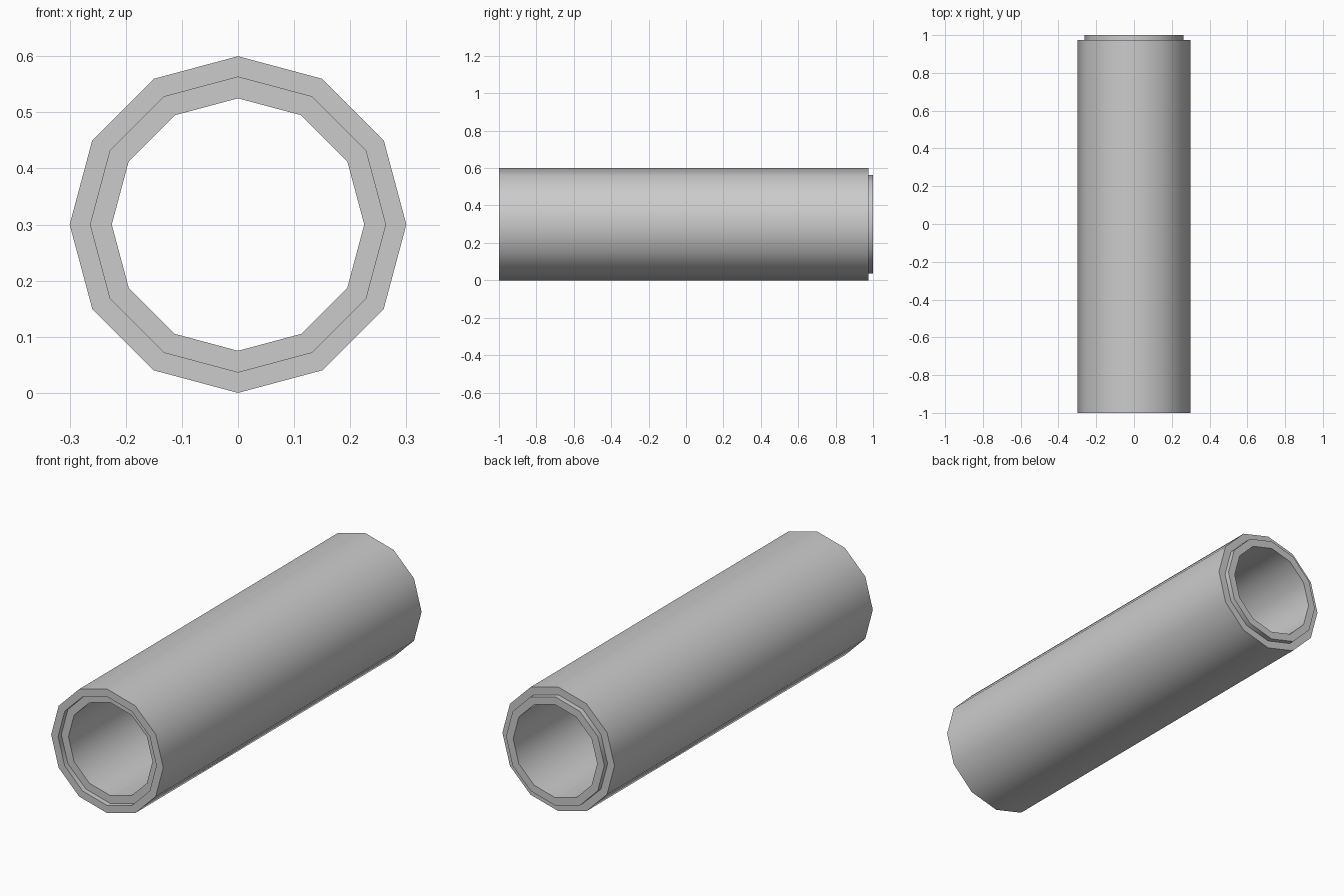
import bpy, bmesh
from math import sin, cos, pi, radians

if "Cube" in bpy.data.objects:
    bpy.data.objects.remove(bpy.data.objects["Cube"])

SIDES = 12
CENTRE_Z = 0.3
R_OUT, R_MID, R_IN = 0.3, 0.263, 0.225
STEP = 0.025

# Closed wall profile (radius, y): socket recess at the front, spigot at the back
profile = [
    (R_OUT, -1), (R_OUT, 1 - STEP), (R_MID, 1 - STEP), (R_MID, 1),
    (R_IN, 1), (R_IN, -1 + STEP), (R_MID, -1 + STEP), (R_MID, -1),
]

# Revolve the profile around the y axis
bm = bmesh.new()
rings = []
for r, y in profile:
    angles = [2 * pi * i / SIDES for i in range(SIDES)]
    rings.append([bm.verts.new((r * cos(a), y, CENTRE_Z + r * sin(a))) for a in angles])
for k, ring in enumerate(rings):
    nxt = rings[(k + 1) % len(rings)]
    for i in range(SIDES):
        j = (i + 1) % SIDES
        bm.faces.new((ring[i], ring[j], nxt[j], nxt[i]))
bmesh.ops.recalc_face_normals(bm, faces=bm.faces)

mesh = bpy.data.meshes.new("pipe_section")
bm.to_mesh(mesh)
bm.free()
pipe = bpy.data.objects.new("pipe_section", mesh)
bpy.context.collection.objects.link(pipe)

# Smooth round the barrel, sharp at the end steps
bpy.context.view_layer.objects.active = pipe
pipe.select_set(True)
bpy.ops.object.shade_smooth_by_angle(angle=radians(40))
